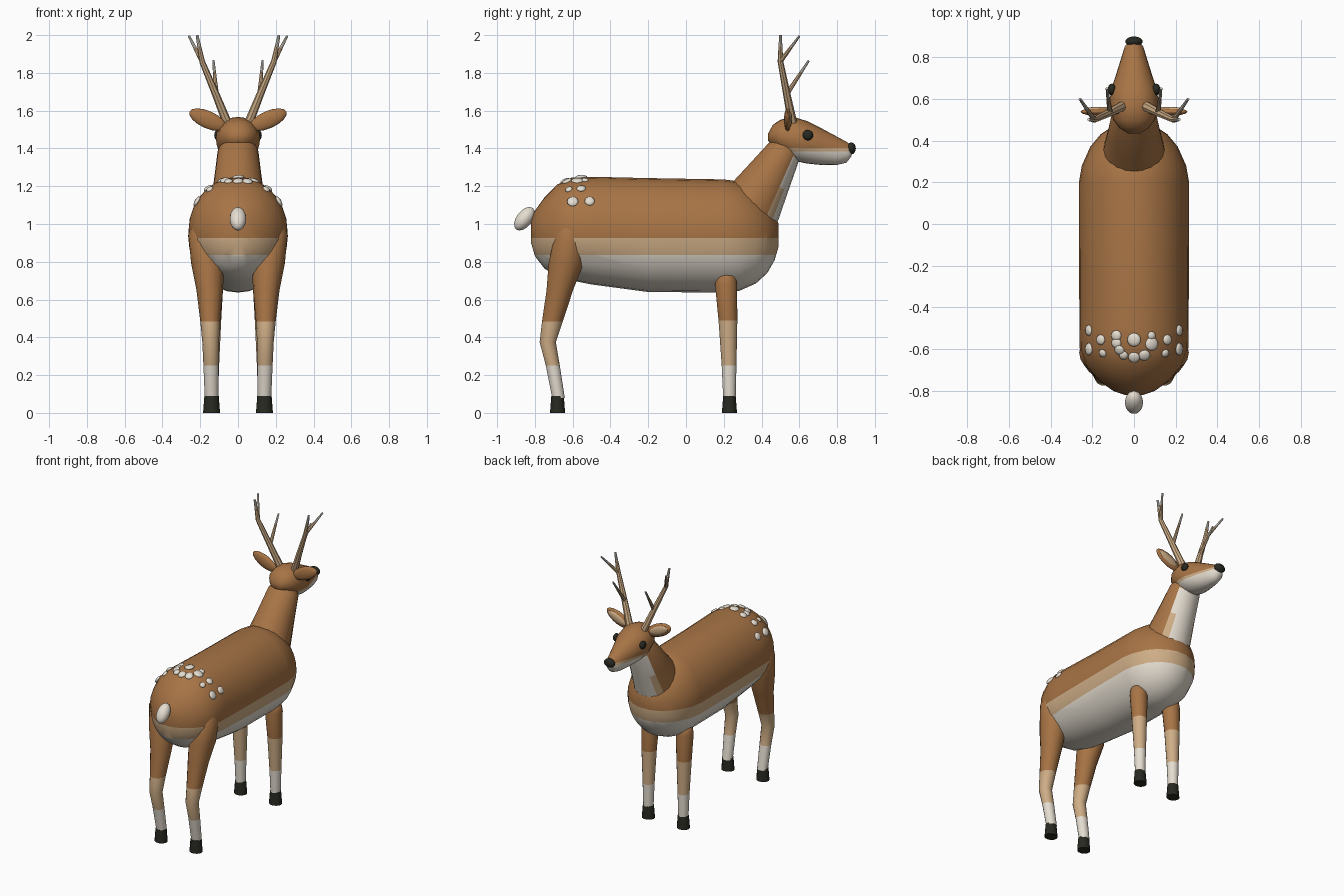
import bpy, bmesh
from math import sin, cos, pi, radians
from mathutils import Vector, Matrix
from mathutils.bvhtree import BVHTree

if "Cube" in bpy.data.objects:
    bpy.data.objects.remove(bpy.data.objects["Cube"], do_unlink=True)


def material(name, rgb):
    m = bpy.data.materials.new(name)
    m.use_nodes = True
    m.diffuse_color = (*rgb, 1)
    bsdf = next(n for n in m.node_tree.nodes if n.type == 'BSDF_PRINCIPLED')
    bsdf.inputs["Base Color"].default_value = (*rgb, 1)
    return m


BROWN = material("brown coat", (0.39, 0.175, 0.06))
TAN = material("tan fur", (0.62, 0.42, 0.24))
CREAM = material("cream fur", (0.78, 0.72, 0.63))
DARK = material("dark hoof", (0.02, 0.022, 0.015))


def finish(name, bm, mats, rule=None, angle=40):
    """Turn a bmesh into a smooth-shaded object, colouring faces by rule."""
    bmesh.ops.recalc_face_normals(bm, faces=bm.faces)
    bm.normal_update()
    for f in bm.faces:
        f.smooth = True
        f.material_index = rule(f) if rule else 0
    me = bpy.data.meshes.new(name)
    bm.to_mesh(me)
    bm.free()
    me.set_sharp_from_angle(angle=radians(angle))
    for m in mats:
        me.materials.append(m)
    ob = bpy.data.objects.new(name, me)
    bpy.context.collection.objects.link(ob)
    return ob


def loft(rings, n):
    """Skin elliptical rings given as (centre, half axis u, half axis v)."""
    bm = bmesh.new()
    loops = []
    for c, u, v in rings:
        c, u, v = Vector(c), Vector(u), Vector(v)
        loops.append([bm.verts.new(c + u * cos(2 * pi * i / n) + v * sin(2 * pi * i / n))
                      for i in range(n)])
    for a, b in zip(loops, loops[1:]):
        for i in range(n):
            j = (i + 1) % n
            bm.faces.new((a[i], a[j], b[j], b[i]))
    bm.faces.new(loops[0])
    bm.faces.new(loops[-1])
    return bm


def cut_levels(bm, levels):
    for z in levels:
        bmesh.ops.bisect_plane(bm, geom=bm.verts[:] + bm.edges[:] + bm.faces[:],
                               plane_co=(0, 0, z), plane_no=(0, 0, 1))


def by_height(*levels):
    """Material index counts how many levels lie above the face."""
    return lambda f: sum(f.calc_center_median().z < z for z in levels)


def ellipsoid(name, centre, radii, mat, rot=None, seg=16):
    bm = bmesh.new()
    m = Matrix.Translation(centre) @ (rot or Matrix()) @ Matrix.Diagonal((*radii, 1))
    bmesh.ops.create_uvsphere(bm, u_segments=seg, v_segments=seg // 2, radius=1, matrix=m)
    return finish(name, bm, [mat], angle=80)


def lengthwise(profile, n):
    """Loft along y from (y, top, bottom, half width)."""
    return loft([((0, y, (t + b) / 2), (w, 0, 0), (0, 0, (t - b) / 2))
                 for y, t, b, w in profile], n)


# Body with horizontal colour bands
bm = lengthwise([
    (-.82, 1.02, .90, .04), (-.80, 1.07, .83, .10), (-.75, 1.14, .765, .17),
    (-.68, 1.21, .72, .23), (-.60, 1.245, .70, .26), (-.50, 1.25, .68, .262),
    (-.20, 1.243, .64, .263), (.20, 1.236, .637, .264), (.28, 1.225, .645, .25),
    (.37, 1.17, .685, .21), (.43, 1.11, .74, .16), (.47, 1.05, .81, .10),
    (.49, 1.0, .88, .04)], 28)
cut_levels(bm, (.925, .835))
body = finish("body", bm, [BROWN, TAN, CREAM], by_height(.925, .835))
surface = BVHTree.FromPolygons([v.co for v in body.data.vertices],
                               [p.vertices[:] for p in body.data.polygons])

# Neck, pale down the throat
axis = Vector((0, .18, .30)).normalized()
throat = axis.cross(Vector((-1, 0, 0))).normalized()
if throat.y < 0:
    throat.negate()
bm = loft([((0, .34, 1.085), (.15, 0, 0), throat * .165),
           ((0, .43, 1.235), (.127, 0, 0), throat * .128),
           ((0, .52, 1.385), (.108, 0, 0), throat * .092),
           ((0, .55, 1.43), (.08, 0, 0), throat * .07)], 20)


def throat_colour(f):
    d = f.normal.dot(throat)
    return 2 if d > .72 else 1 if d > .5 else 0


finish("neck", bm, [BROWN, TAN, CREAM], throat_colour)

# Head with a pale jaw
bm = lengthwise([
    (.435, 1.48, 1.44, .03), (.46, 1.525, 1.41, .07), (.50, 1.552, 1.375, .10),
    (.57, 1.567, 1.335, .117), (.64, 1.545, 1.32, .112), (.72, 1.505, 1.312, .085),
    (.80, 1.462, 1.313, .06), (.85, 1.435, 1.325, .045), (.877, 1.415, 1.36, .025)], 24)
cut_levels(bm, (1.402, 1.385))


def jaw_colour(f):
    return 0 if f.calc_center_median().y < .5 else by_height(1.402, 1.385)(f)


finish("head", bm, [BROWN, TAN, CREAM], jaw_colour)
ellipsoid("nose", (0, .875, 1.40), (.042, .024, .032), DARK)

# Tail
ellipsoid("tail", (0, -.855, 1.028), (.044, .042, .072), CREAM,
          Matrix.Rotation(radians(-38), 4, 'X'))


def limb(name, rings, n, levels, mats):
    """Loft a leg from (x, y, z, half width, half depth), banded by height."""
    bm = loft([((x, y, z), (rx, 0, 0), (0, ry, 0)) for x, y, z, rx, ry in rings], n)
    cut_levels(bm, levels)
    return finish(name, bm, mats, by_height(*levels))


def branch(name, points):
    """Tapered antler branch through (point, radius) pairs with a pale tip."""
    pts = [Vector(p) for p, r in points]
    rings = []
    for i, (p, r) in enumerate(points):
        d = (pts[min(i + 1, len(pts) - 1)] - pts[max(i - 1, 0)]).normalized()
        u = d.cross(Vector((0, 1, 0))).normalized()
        rings.append((p, u * r, d.cross(u) * r))
    tip = pts[-1].z - .06
    bm = loft(rings, 8)
    cut_levels(bm, (tip,))
    finish(name, bm, [CREAM, TAN], by_height(tip))


coat = [BROWN, TAN, CREAM]
for side, s in (("left", 1), ("right", -1)):
    # Legs and hooves
    limb(side + "_front_leg", [
        (s * .138, .21, .745, .03, .03), (s * .138, .212, .725, .052, .052),
        (s * .138, .212, .68, .06, .06), (s * .14, .222, .49, .051, .051),
        (s * .14, .228, .25, .04, .04), (s * .14, .23, .08, .034, .034)],
        14, (.49, .25), coat)
    limb(side + "_hind_leg", [
        (s * .195, -.61, 1.03, .03, .04), (s * .19, -.617, .95, .073, .078),
        (s * .16, -.635, .79, .088, .095), (s * .15, -.668, .65, .07, .072),
        (s * .147, -.708, .48, .052, .056), (s * .145, -.732, .375, .044, .044),
        (s * .143, -.705, .25, .04, .038), (s * .14, -.675, .08, .036, .034)],
        14, (.485, .25), coat)
    for end, y in (("front", .23), ("hind", -.68)):
        limb(f"{side}_{end}_hoof", [(s * .14, y, 0, .045, .041),
                                    (s * .14, y, .09, .038, .034)], 14, (), [DARK])

    # Eyes and ears
    ellipsoid(side + "_eye", (s * .106, .645, 1.47), (.02, .028, .028), DARK)
    tilt = Matrix.Rotation(-s * radians(24), 4, 'Y')
    ellipsoid(side + "_ear", (s * .16, .538, 1.552), (.106, .02, .046), BROWN, tilt)
    ellipsoid(side + "_inner_ear", (s * .166, .55, 1.555), (.078, .012, .03), TAN, tilt)

    # Antlers
    fork = (s * .19, .50, 1.86)
    branch(side + "_antler_beam", [((s * .055, .565, 1.53), .025), ((s * .115, .535, 1.68), .02),
                                   (fork, .015), ((s * .217, .50, 2.0), .007)])
    branch(side + "_antler_fork", [(fork, .013), ((s * .26, .60, 1.995), .006)])
    branch(side + "_antler_tine", [((s * .115, .535, 1.69), .013),
                                   ((s * .13, .65, 1.865), .006)])

# Pale spots on the rump, laid on the body surface
spots = [(0, -.555, .033), (0, -.64, .028), (.05, -.63, .028), (-.05, -.63, .022),
         (.085, -.575, .033), (.085, -.535, .02), (-.085, -.535, .026),
         (-.085, -.57, .025), (-.07, -.605, .025)]
for s in (1, -1):
    spots += [(s * .16, -.555, .025), (s * .15, -.62, .02),
              (s * .217, -.51, .027), (s * .217, -.60, .03)]
for i, (x, y, r) in enumerate(spots):
    p, normal, *_ = surface.ray_cast(Vector((x, y, 3)), Vector((0, 0, -1)))
    ellipsoid(f"spot_{i + 1}", p, (r, r, .012), CREAM,
              normal.to_track_quat('Z', 'Y').to_matrix().to_4x4(), 12)
